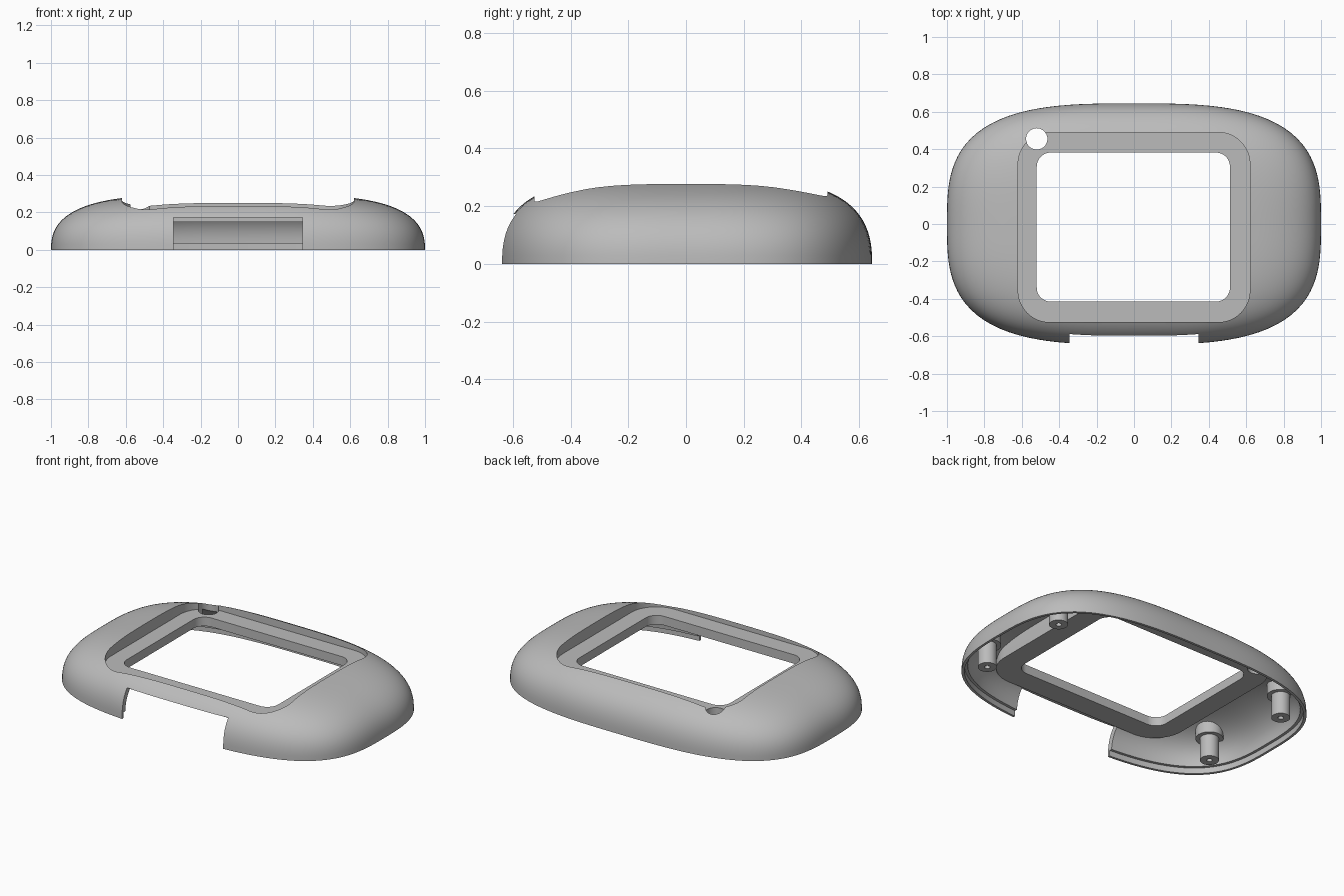
import bpy, bmesh, math

if "Cube" in bpy.data.objects:
    bpy.data.objects.remove(bpy.data.objects["Cube"], do_unlink=True)

grey = bpy.data.materials.new("case_grey")
grey.use_nodes = True
grey.diffuse_color = (0.5, 0.5, 0.5, 1)
grey.node_tree.nodes["Principled BSDF"].inputs["Base Color"].default_value = (0.5, 0.5, 0.5, 1)

SEGMENTS, STEPS, POWER = 128, 28, 3.1


def stack(name, rings):
    """Closed solid from a stack of equal-length point rings."""
    bm = bmesh.new()
    loops = [[bm.verts.new(p) for p in ring] for ring in rings]
    for a, b in zip(loops, loops[1:]):
        for i in range(len(a)):
            j = (i + 1) % len(a)
            bm.faces.new((a[i], a[j], b[j], b[i]))
    bm.faces.new(loops[0])
    bm.faces.new(loops[-1])
    bmesh.ops.recalc_face_normals(bm, faces=bm.faces)
    mesh = bpy.data.meshes.new(name)
    bm.to_mesh(mesh)
    bm.free()
    mesh.materials.append(grey)
    obj = bpy.data.objects.new(name, mesh)
    bpy.context.collection.objects.link(obj)
    return obj


def outline(rx, ry, t, z):
    """Soft superellipse ring."""
    ring = []
    for i in range(SEGMENTS):
        c = math.cos(math.tau * i / SEGMENTS)
        s = math.sin(math.tau * i / SEGMENTS)
        r = t * (abs(c) ** POWER + abs(s) ** POWER) ** (-1 / POWER)
        ring.append((rx * r * c, ry * r * s, z))
    return ring


def dome_rings(rx, ry, height, floor):
    """Rings from the crown down to the floor level."""
    rings = []
    for k in range(1, STEPS):
        a = math.pi / 2 * k / STEPS
        z = height * math.cos(a) ** 0.8
        if z > floor + 0.005:
            rings.append(outline(rx, ry, math.sin(a) ** 0.5, z))
    t = (1 - (floor / height) ** 2.5) ** 0.25
    rings.append(outline(rx, ry, t, floor))
    return rings


def rounded_prism(name, x0, x1, y0, y1, radius, z0, z1):
    pts = []
    corners = ((x1, y1, -1, -1), (x0, y1, 1, -1), (x0, y0, 1, 1), (x1, y0, -1, 1))
    for q, (x, y, sx, sy) in enumerate(corners):
        for i in range(13):
            a = math.pi / 2 * (q + i / 12)
            pts.append((x + radius * (sx + math.cos(a)), y + radius * (sy + math.sin(a))))
    return stack(name, [[(x, y, z) for x, y in pts] for z in (z0, z1)])


def cylinder(name, x, y, radius, z0, z1, sides=32):
    circle = [(x + radius * math.cos(math.tau * i / sides),
               y + radius * math.sin(math.tau * i / sides)) for i in range(sides)]
    return stack(name, [[(u, v, z) for u, v in circle] for z in (z0, z1)])


def cut(target, cutter):
    """Subtract the cutter and discard it."""
    mod = target.modifiers.new("cut", 'BOOLEAN')
    mod.operation = 'DIFFERENCE'
    mod.solver = 'EXACT'
    mod.object = cutter
    bpy.ops.object.select_all(action='DESELECT')
    bpy.context.view_layer.objects.active = target
    target.select_set(True)
    bpy.ops.object.modifier_apply(modifier=mod.name)
    bpy.data.objects.remove(cutter, do_unlink=True)


# Domed outer body
case = stack("case_shell", dome_rings(1.0, 0.645, 0.295, 0))

# Hollow interior with a stepped lip along the rim
lip = [outline(0.985, 0.63, 1, z) for z in (0.035, -0.05)]
cavity = stack("cavity", dome_rings(0.97, 0.615, 0.268, 0.035) + lip)

# Screen frame block kept solid inside the cavity
cut(cavity, rounded_prism("frame_block", -0.645, 0.645, -0.55, 0.515, 0.19, 0.15, 0.4))

# Four screw posts with wider collars
posts = [(sx * 0.81, sy * 0.31) for sx in (-1, 1) for sy in (-1, 1)]
for x, y in posts:
    cut(cavity, cylinder("screw_post", x, y, 0.053, 0.006, 0.4))
    cut(cavity, cylinder("post_collar", x, y, 0.078, 0.145, 0.41))
cut(case, cavity)
for x, y in posts:
    cut(case, cylinder("screw_hole", x, y, 0.016, -0.05, 0.1, 16))

# Screen recess and window opening
cut(case, rounded_prism("recess", -0.62, 0.62, -0.525, 0.49, 0.17, 0.205, 0.5))
cut(case, rounded_prism("window", -0.52, 0.513, -0.415, 0.382, 0.075, -0.2, 0.5))

# Round hole at the back corner of the recess
cut(case, cylinder("round_hole", -0.52, 0.455, 0.057, -0.2, 0.5, 40))

# Wide connector opening in the front wall
cut(case, rounded_prism("front_notch", -0.345, 0.345, -0.8, -0.552, 0.002, -0.2, 0.173))

bpy.context.view_layer.objects.active = case
case.select_set(True)
bpy.ops.object.shade_smooth_by_angle(angle=math.radians(30))
